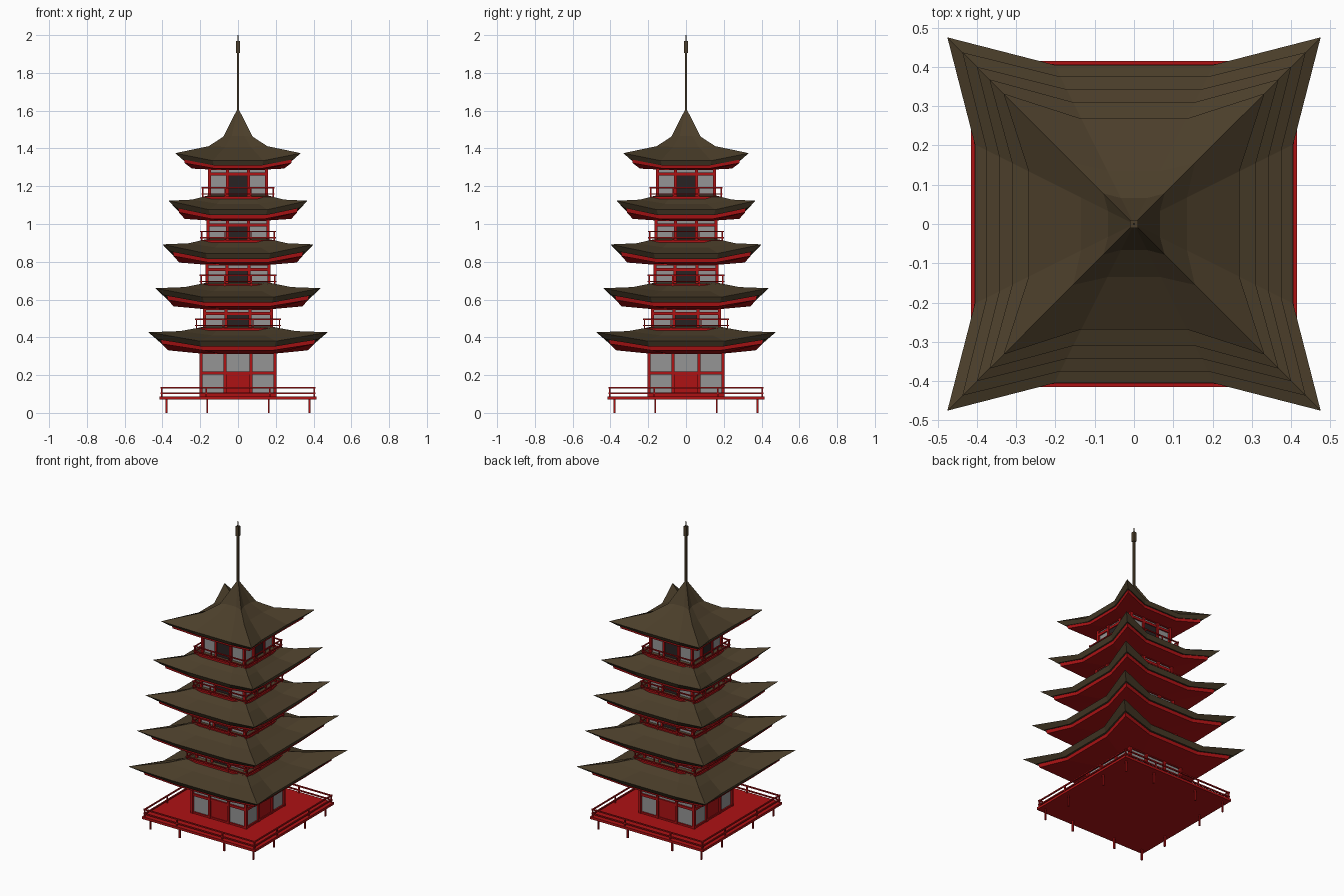
import bpy, bmesh, math

if "Cube" in bpy.data.objects:
    bpy.data.objects.remove(bpy.data.objects["Cube"])

def mat(name, c):
    m = bpy.data.materials.new(name)
    m.diffuse_color = (*c, 1)
    m.use_nodes = True
    m.node_tree.nodes["Principled BSDF"].inputs["Base Color"].default_value = m.diffuse_color
    return m

RED = mat("red lacquer", (0.42, 0.006, 0.007))
ROOF = mat("brown roof tile", (0.070, 0.048, 0.023))
GREY = mat("grey wall panel", (0.30, 0.30, 0.30))
DARK = mat("dark doorway", (0.022, 0.016, 0.016))

def finish(bm, name, material):
    bmesh.ops.recalc_face_normals(bm, faces=bm.faces)
    me = bpy.data.meshes.new(name)
    bm.to_mesh(me)
    bm.free()
    me.materials.append(material)
    ob = bpy.data.objects.new(name, me)
    bpy.context.collection.objects.link(ob)

def boxes(name, material, items):
    """One object from boxes given as (x0, x1, y0, y1, z0, z1)."""
    bm = bmesh.new()
    for x0, x1, y0, y1, z0, z1 in items:
        vs = bmesh.ops.create_cube(bm, size=1)["verts"]
        for v in vs:
            v.co = ((x0 + x1) / 2 + v.co.x * (x1 - x0),
                    (y0 + y1) / 2 + v.co.y * (y1 - y0),
                    (z0 + z1) / 2 + v.co.z * (z1 - z0))
    finish(bm, name, material)

def four_sides(items):
    """Repeat boxes of the front side around all four sides."""
    out = []
    for x0, x1, y0, y1, z0, z1 in items:
        out += [(x0, x1, y0, y1, z0, z1), (-y1, -y0, x0, x1, z0, z1),
                (-x1, -x0, -y1, -y0, z0, z1), (y0, y1, -x1, -x0, z0, z1)]
    return out

def ring(corner, mid, zc, zm):
    """Square with swept corners: a corner and two bend points per side."""
    pts, b = [], mid * 0.5
    for k in range(4):
        c, s = round(math.cos(k * math.pi / 2)), round(math.sin(k * math.pi / 2))
        for x, y, z in ((-corner, -corner, zc), (-b, -mid, zm), (b, -mid, zm)):
            pts.append((x * c - y * s, x * s + y * c, z))
    return pts

def loft(name, material, rings, closed=False):
    bm = bmesh.new()
    vr = [[bm.verts.new(p) for p in ring(*r)] for r in rings]
    pairs = list(zip(vr, vr[1:])) + ([(vr[-1], vr[0])] if closed else [])
    for a, b in pairs:
        for i in range(12):
            j = (i + 1) % 12
            bm.faces.new((a[i], a[j], b[j], b[i]))
    finish(bm, name, material)

def railing(name, h, z0, ztop, gap, posts, t=0.004):
    items = [(-h - 0.008, h + 0.008, -h - t, -h + t, z - 2 * t, z) for z in (ztop, ztop - gap)]
    items += [(x - t, x + t, -h - t, -h + t, z0, ztop) for x in posts]
    boxes(name, RED, four_sides(items))

# platform, legs and outer railing
boxes("platform", RED, [(-0.415, 0.415, -0.415, 0.415, 0.072, 0.088)])
legs = (-0.378, -0.163, 0.163)
boxes("platform_legs", RED, four_sides(
    [(x - 0.005, x + 0.005, -0.383, -0.373, 0, 0.075) for x in legs]))
railing("platform_railing", 0.403, 0.085, 0.137, 0.028, (-0.403, -0.167, 0.167))

# roof tip, roof mid, tip height, body half, body bottom, body top, railing half
tiers = [(0.475, 0.405, 0.427, 0.205, 0.085, 0.325, 0),
         (0.437, 0.375, 0.660, 0.185, 0.42, 0.560, 0.220),
         (0.400, 0.343, 0.892, 0.172, 0.65, 0.795, 0.195),
         (0.368, 0.310, 1.123, 0.166, 0.88, 1.030, 0.192),
         (0.332, 0.268, 1.375, 0.160, 1.11, 1.300, 0.186)]

for n, (C, M, zt, h, z0, z1, rh) in enumerate(tiers, 1):
    # walls with posts and beams
    w = h - 0.012
    boxes(f"walls_{n}", GREY, [(-w, w, -w, w, z0, z1)])
    p, d = 0.008, 0.34 * h
    frame = [(x - p, x + p, -h, -h + 2 * p, z0, z1) for x in (-h + p, -d, d)]
    zb = 0.212 if n == 1 else z1 - 0.035
    frame.append((-h, h, -h + 0.003, -w + 0.002, zb - 0.008, zb + 0.008))
    frame.append((-h, h, -h + 0.003, -w + 0.002, z1 - 0.014, z1))
    if n == 1:
        frame.append((-h, h, -h + 0.003, -w + 0.002, z0, z0 + 0.014))
    boxes(f"wall_frame_{n}", RED, four_sides(frame))
    boxes(f"doors_{n}", RED if n == 1 else DARK, four_sides(
        [(-d + p, d - p, -w - 0.004, -w + 0.002, z0, zb - 0.008)]))

    # balcony
    if rh:
        zr = tiers[n - 2][2] + 0.072
        boxes(f"balcony_floor_{n}", RED, [(-rh, rh, -rh, rh, zr - 0.062, zr - 0.05)])
        railing(f"balcony_railing_{n}", rh, zr - 0.06, zr, 0.033,
                (-rh, -rh * 0.36, rh * 0.36), 0.0035)

    # red eave band and soffit
    k = 1 if n < 5 else 0.85
    loft(f"eave_soffit_{n}", RED, [
        (h - 0.02, h - 0.02, zt - 0.06 * k, zt - 0.06 * k),
        (C * 0.862, M * 0.92, zt - 0.038 * k, zt - 0.075 * k),
        (C * 0.850, M * 0.91, zt - 0.062 * k, zt - 0.096 * k),
        (h - 0.02, h - 0.02, z1 - 0.012, z1 - 0.012)], True)

    # tiled roof with upturned corners
    eave = [(C, M, zt, zt - 0.047 * k),
            (C * 0.89, M * 0.955, zt - 0.038 * k, zt - 0.076 * k)]
    if n < 5:
        i = tiers[n][3] - 0.01
        loft(f"roof_{n}", ROOF, [
            (i, i, zt - 0.03, zt - 0.03),
            (i, i, zt + 0.03, zt + 0.03),
            ((C + i) * 0.47, (M + i) * 0.48, zt + 0.006, zt - 0.016)] + eave, True)
    else:
        loft(f"roof_{n}", ROOF, [
            (0.004, 0.004, 1.607, 1.607),
            (0.078, 0.066, 1.462, 1.466),
            (0.155, 0.135, 1.412, 1.408)] + eave + [(0.1, 0.1, zt - 0.04, zt - 0.04)])

# spire
boxes("spire", ROOF, [(-0.006, 0.006, -0.006, 0.006, 1.58, 1.97),
                      (-0.010, 0.010, -0.010, 0.010, 1.905, 1.97),
                      (-0.003, 0.003, -0.003, 0.003, 1.96, 2.0)])
